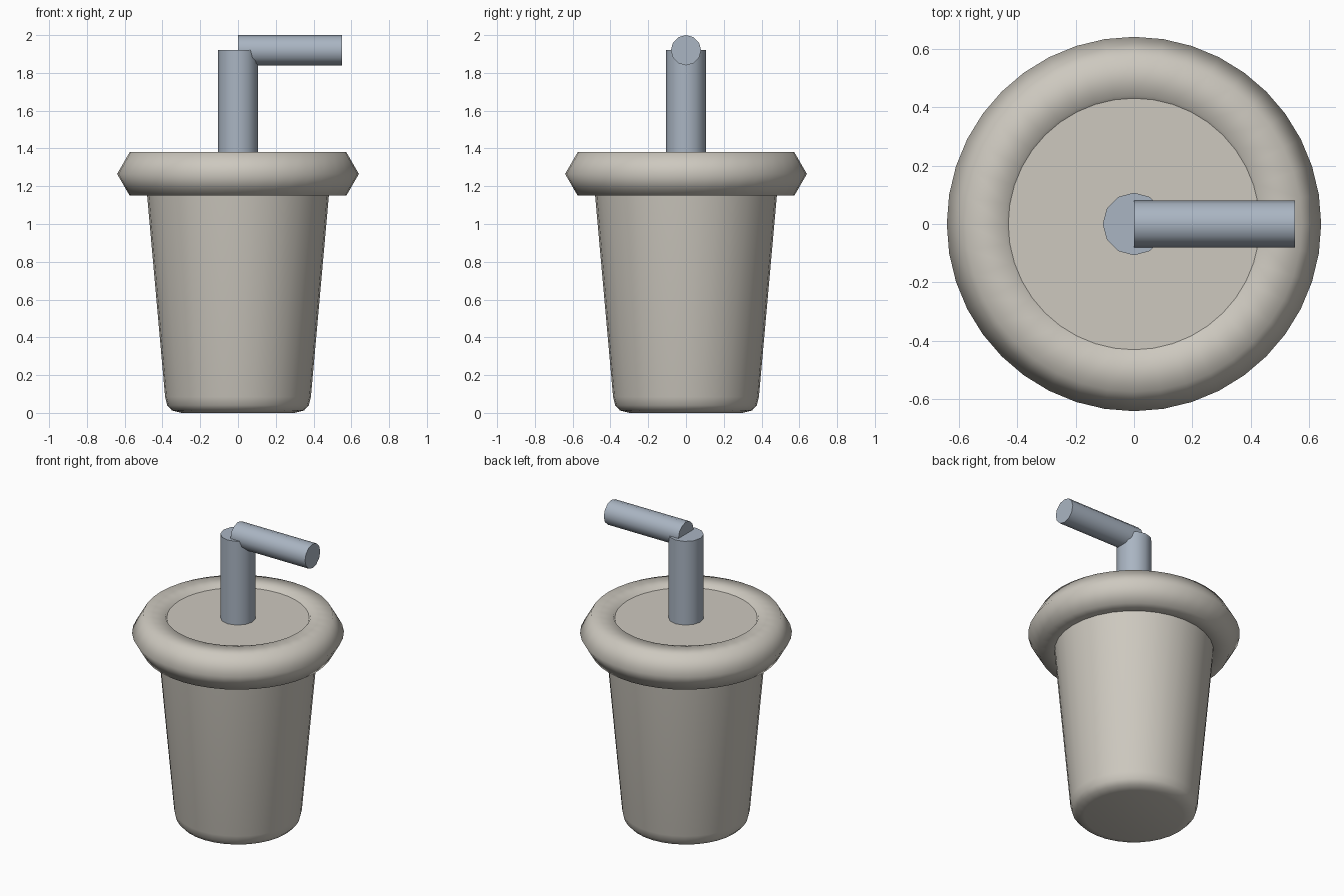
import bpy, bmesh, math
from mathutils import Matrix

cube = bpy.data.objects.get("Cube")
if cube:
    bpy.data.objects.remove(cube, do_unlink=True)


def make_material(name, rgb):
    mat = bpy.data.materials.new(name)
    mat.use_nodes = True
    mat.diffuse_color = (*rgb, 1)
    mat.node_tree.nodes["Principled BSDF"].inputs["Base Color"].default_value = (*rgb, 1)
    return mat


warm_grey = make_material("warm grey", (0.61, 0.58, 0.52))
blue_grey = make_material("blue grey", (0.40, 0.46, 0.54))


def finish(name, bm, mat, angle):
    """Turn a bmesh into an object, smooth up to the given angle."""
    bmesh.ops.recalc_face_normals(bm, faces=bm.faces)
    mesh = bpy.data.meshes.new(name)
    bm.to_mesh(mesh)
    bm.free()
    mesh.materials.append(mat)
    obj = bpy.data.objects.new(name, mesh)
    bpy.context.collection.objects.link(obj)
    bpy.ops.object.select_all(action='DESELECT')
    obj.select_set(True)
    bpy.context.view_layer.objects.active = obj
    bpy.ops.object.shade_smooth_by_angle(angle=math.radians(angle))
    return obj


def lathe(name, profile, sides, mat, angle, closed=False):
    """Revolve (radius, height) points about z; open profiles get end caps."""
    bm = bmesh.new()
    rings = []
    for r, z in profile:
        turns = [math.tau * i / sides for i in range(sides)]
        rings.append([bm.verts.new((r * math.cos(a), r * math.sin(a), z)) for a in turns])
    pairs = list(zip(rings, rings[1:]))
    if closed:
        pairs.append((rings[-1], rings[0]))
    else:
        bm.faces.new(rings[0])
        bm.faces.new(rings[-1])
    for low, high in pairs:
        for i in range(sides):
            j = (i + 1) % sides
            bm.faces.new((low[i], low[j], high[j], high[i]))
    return finish(name, bm, mat, angle)


def tube(name, radius, length, matrix):
    bm = bmesh.new()
    bmesh.ops.create_cone(bm, cap_ends=True, segments=12, radius1=radius,
                          radius2=radius, depth=length, matrix=matrix)
    return finish(name, bm, blue_grey, 40)


# Tapered cup with a rounded foot and a flat top inside the rim
lathe("cup", [(0.30, 0), (0.35, 0.013), (0.375, 0.04), (0.386, 0.085), (0.5, 1.362)],
      32, warm_grey, 60)

# Six-sided ring forming the lid rim
hexagon = [(0.507 + 0.133 * math.cos(k * math.pi / 3),
            1.265 + 0.133 * math.sin(k * math.pi / 3)) for k in range(6)]
lathe("lid_rim", hexagon, 40, warm_grey, 80, closed=True)

# Upright straw and its sideways tip
tube("straw_upright", 0.107, 0.62, Matrix.Translation((0, 0, 1.61)))
tube("straw_tip", 0.08, 0.55,
     Matrix.Translation((0.275, 0, 1.92)) @ Matrix.Rotation(math.pi / 2, 4, 'Y'))
